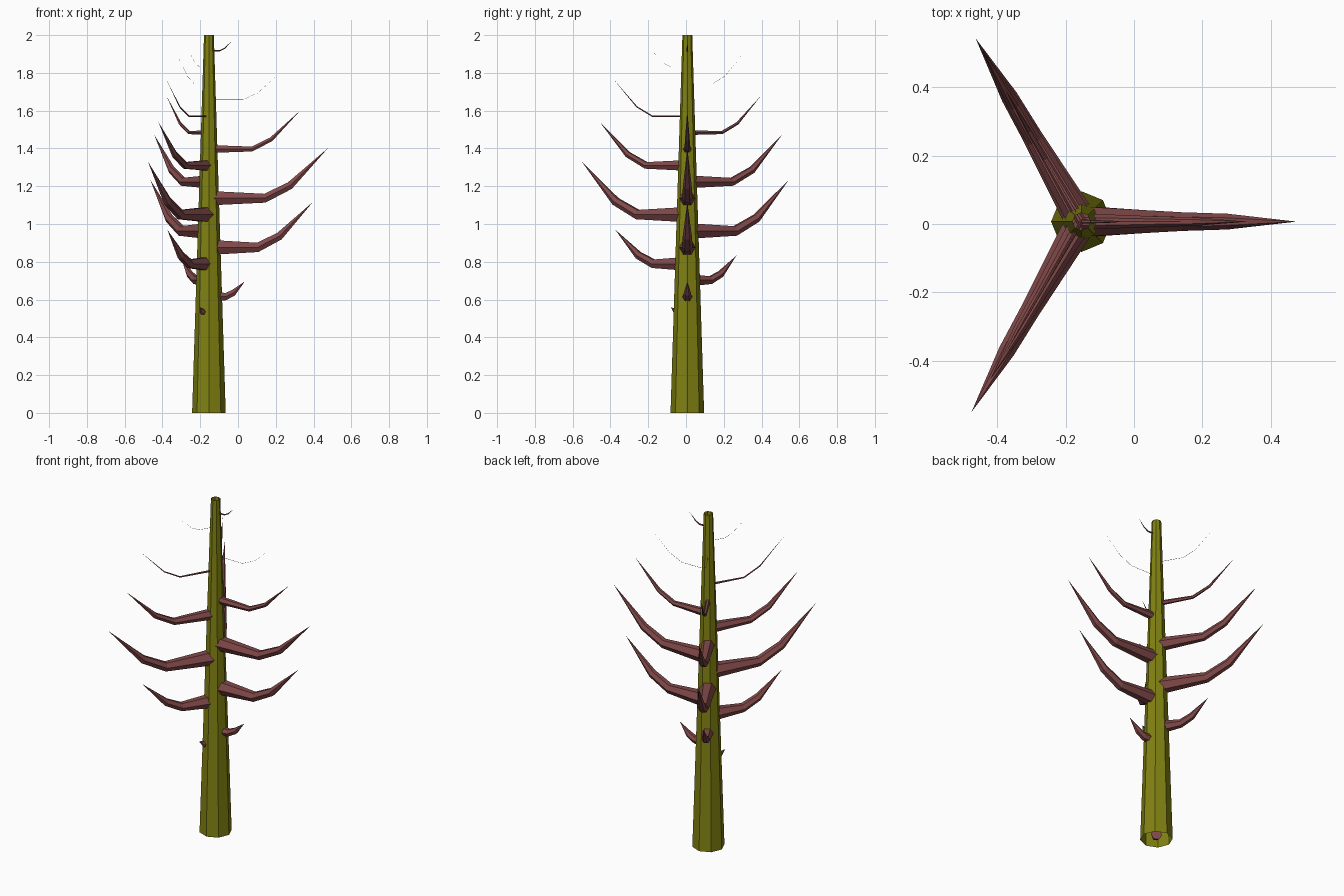
import bpy
import bmesh
from math import cos, sin, pi, radians
from mathutils import Vector

cube = bpy.data.objects.get("Cube")
if cube:
    bpy.data.objects.remove(cube, do_unlink=True)

CENTRE = Vector((-0.154, 0.007, 0))


def material(name, colour):
    m = bpy.data.materials.new(name)
    m.use_nodes = True
    m.diffuse_color = (*colour, 1)
    m.node_tree.nodes["Principled BSDF"].inputs["Base Color"].default_value = (*colour, 1)
    return m


olive = material("olive bark", (0.22, 0.22, 0.006))
maroon = material("maroon wood", (0.22, 0.066, 0.066))


def make_object(name, bm, mat):
    bmesh.ops.recalc_face_normals(bm, faces=bm.faces)
    mesh = bpy.data.meshes.new(name)
    bm.to_mesh(mesh)
    bm.free()
    mesh.materials.append(mat)
    obj = bpy.data.objects.new(name, mesh)
    obj.location = CENTRE
    bpy.context.collection.objects.link(obj)
    return obj


def bridge(bm, a, b):
    n = len(a)
    for i in range(n):
        bm.faces.new((a[i], a[(i + 1) % n], b[(i + 1) % n], b[i]))


# Trunk: open, tapering eight-sided tube
bm = bmesh.new()
rings = []
for z, r in ((0, 0.089), (2, 0.026)):
    rings.append([bm.verts.new((r * cos(i * pi / 4), r * sin(i * pi / 4), z)) for i in range(8)])
bridge(bm, *rings)
make_object("trunk", bm, olive)


# Branch: six-sided tapering limb that bends upward to a point
# steps hold (share of length, share of rise, share of radius, ring tilt in degrees)
STEPS = ((0.0, 0.0, 1.05, 0), (0.47, 0.0, 0.65, 8), (0.68, 0.25, 0.55, 33))


def branch(name, height, angle, length, rise, radius):
    out = Vector((cos(angle), sin(angle), 0))
    side = Vector((-sin(angle), cos(angle), 0))
    up = Vector((0, 0, 1))
    bm = bmesh.new()
    rings = []
    for along, lift, scale, tilt in STEPS:
        middle = out * along * length + up * (height + lift * rise)
        normal = up * cos(radians(tilt)) - out * sin(radians(tilt))
        r = radius * scale
        rings.append([bm.verts.new(middle + side * r * cos(i * pi / 3) + normal * r * sin(i * pi / 3))
                      for i in range(6)])
    for a, b in zip(rings, rings[1:]):
        bridge(bm, a, b)
    bm.faces.new(rings[0])
    tip = bm.verts.new(out * length + up * (height + rise))
    last = rings[-1]
    for i in range(6):
        bm.faces.new((last[i], last[(i + 1) % 6], tip))
    make_object(name, bm, maroon)


# Branches climb the trunk in a three-way spiral: length, rise, radius
SIZES = (
    (0.10, 0.03, 0.030), (0.19, 0.08, 0.034), (0.30, 0.13, 0.036), (0.44, 0.18, 0.040),
    (0.55, 0.24, 0.044), (0.62, 0.27, 0.045), (0.645, 0.28, 0.044), (0.63, 0.265, 0.042),
    (0.58, 0.25, 0.037), (0.535, 0.23, 0.031), (0.485, 0.205, 0.023), (0.45, 0.195, 0.014),
    (0.455, 0.20, 0.006), (0.38, 0.145, 0.001), (0.335, 0.15, 0.001), (0.21, 0.08, 0.001),
    (0.125, 0.055, 0.006),
)
for i, size in enumerate(SIZES):
    branch(f"branch_{i + 1}", 0.529 + 0.0868 * i, radians(240 + 120 * i), *size)

# Stub buried in the hollow foot of the trunk
branch("foot_stub", 0.03, radians(240), 0.06, 0.02, 0.03)
